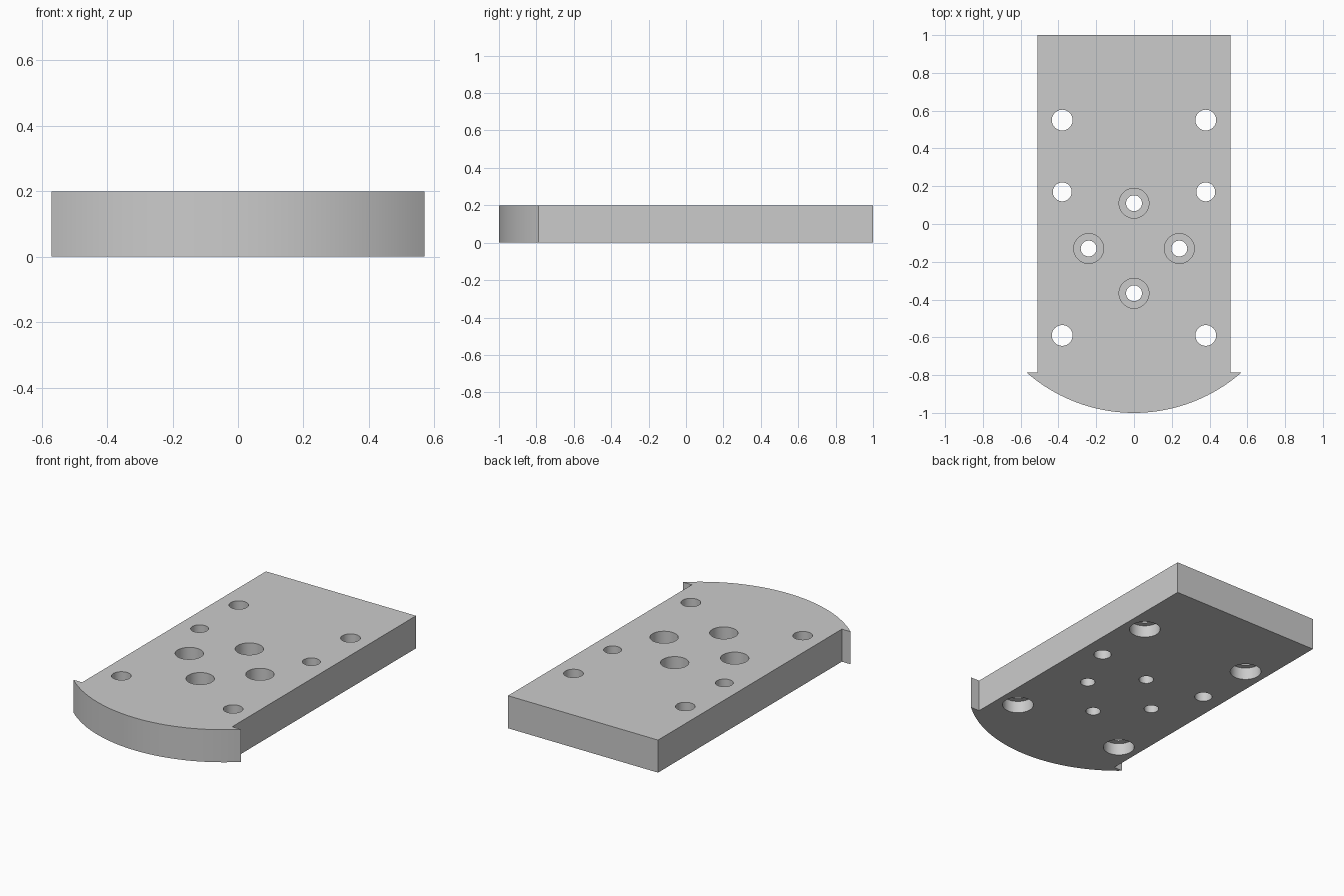
import bpy, bmesh, math

cube = bpy.data.objects.get("Cube")
if cube:
    bpy.data.objects.remove(cube, do_unlink=True)

THICK = 0.2
BORE_DEPTH = 0.075
HALF_W, HEAD_W = 0.51, 0.57
HEAD_Y = -0.785

grey = bpy.data.materials.new("light grey")
grey.use_nodes = True
grey.diffuse_color = (0.6, 0.6, 0.6, 1)
grey.node_tree.nodes["Principled BSDF"].inputs["Base Color"].default_value = (0.6, 0.6, 0.6, 1)

# Plate outline: straight body with a wider curved head
sagitta = HEAD_Y + 1
radius = (HEAD_W ** 2 + sagitta ** 2) / (2 * sagitta)
half_angle = math.asin(HEAD_W / radius)
STEPS = 40
outline = [(HALF_W, HEAD_Y), (HALF_W, 1), (-HALF_W, 1), (-HALF_W, HEAD_Y)]
for i in range(STEPS + 1):
    a = half_angle * (2 * i / STEPS - 1)
    outline.append((radius * math.sin(a), radius - 1 - radius * math.cos(a)))

bm = bmesh.new()
face = bm.faces.new([bm.verts.new((x, y, 0)) for x, y in outline])
ext = bmesh.ops.extrude_face_region(bm, geom=[face])
top = [v for v in ext["geom"] if isinstance(v, bmesh.types.BMVert)]
bmesh.ops.translate(bm, verts=top, vec=(0, 0, THICK))
bmesh.ops.recalc_face_normals(bm, faces=bm.faces)
mesh = bpy.data.meshes.new("mounting_plate")
bm.to_mesh(mesh)
bm.free()
plate = bpy.data.objects.new("mounting_plate", mesh)
bpy.context.collection.objects.link(plate)
mesh.materials.append(grey)
bpy.context.view_layer.objects.active = plate
plate.select_set(True)


def drill(x, y, r, z0=-0.1, z1=THICK + 0.1):
    """Cut a round hole through the plate between two heights."""
    bpy.ops.mesh.primitive_cylinder_add(vertices=48, radius=r, depth=z1 - z0,
                                        location=(x, y, (z0 + z1) / 2))
    cutter = bpy.context.object
    cutter.name = "hole_cutter"
    cutter.hide_render = True
    cutter.data.materials.append(grey)
    bpy.ops.object.select_all(action="DESELECT")
    bpy.context.view_layer.objects.active = plate
    plate.select_set(True)
    mod = plate.modifiers.new("hole", "BOOLEAN")
    mod.operation = "DIFFERENCE"
    mod.solver = "EXACT"
    mod.object = cutter
    bpy.ops.object.modifier_apply(modifier=mod.name)
    bpy.data.objects.remove(cutter, do_unlink=True)


# Side holes: outer pairs are counterbored from below, middle pair is plain
for side in (-1, 1):
    x = side * 0.38
    drill(x, 0.17, 0.05)
    for y in (0.55, -0.59):
        drill(x, y, 0.055)
        drill(x, y, 0.089, z1=BORE_DEPTH)

# Central diamond of holes, counterbored from above
for x, y in ((0, 0.11), (0.24, -0.13), (0, -0.367), (-0.24, -0.13)):
    drill(x, y, 0.042)
    drill(x, y, 0.079, z0=THICK - BORE_DEPTH)

bpy.ops.object.shade_smooth_by_angle(angle=math.radians(30))
